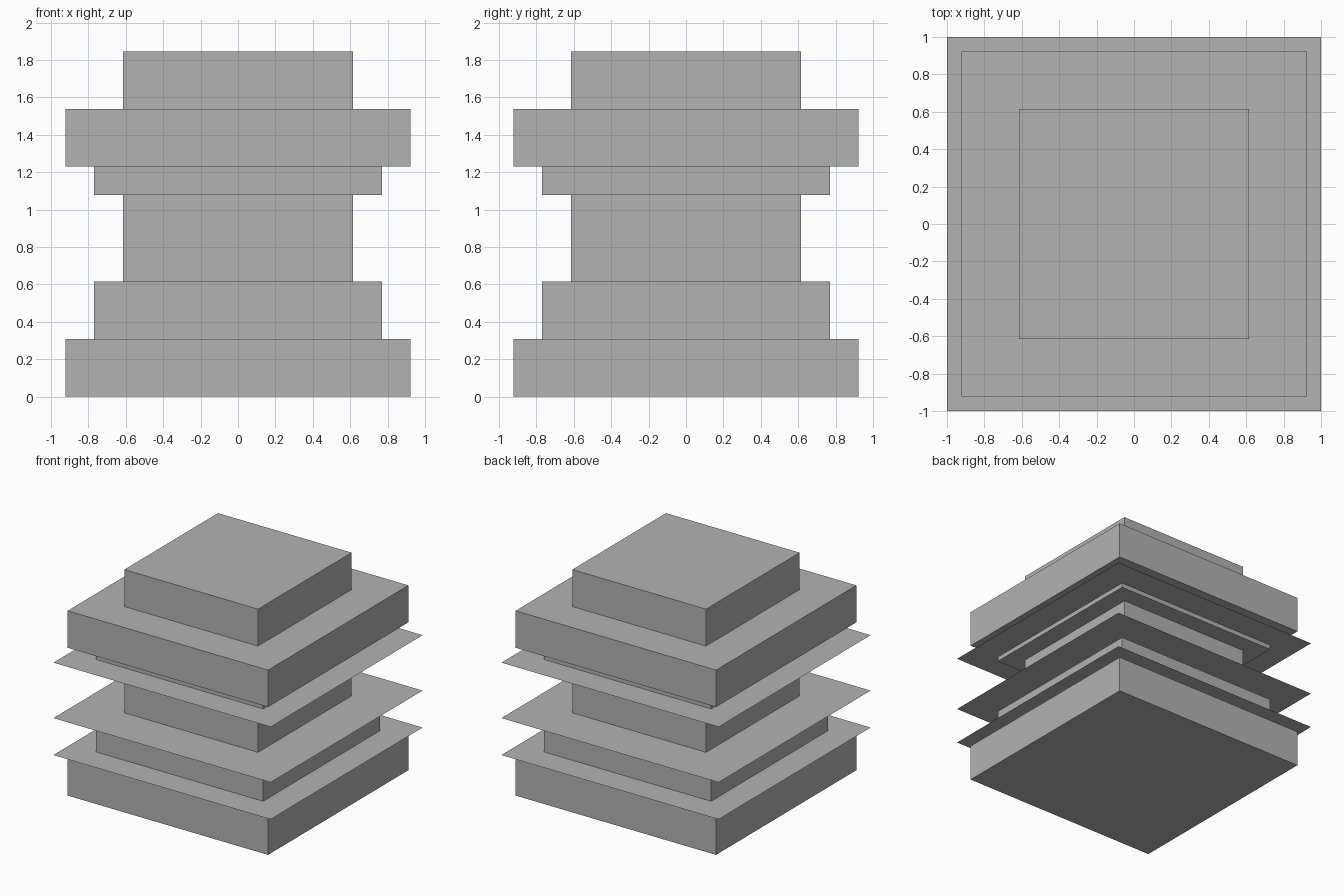
import bpy

if "Cube" in bpy.data.objects:
    bpy.data.objects.remove(bpy.data.objects["Cube"])

U = 1 / 13  # model is laid out on a 26-unit-wide grid

grey = bpy.data.materials.new("plain grey")
grey.diffuse_color = (0.45, 0.45, 0.45, 1)
grey.use_nodes = True
grey.node_tree.nodes["Principled BSDF"].inputs["Base Color"].default_value = grey.diffuse_color


def block(name, half, z0, z1):
    """Square block centred on the z axis, sizes in grid units."""
    bpy.ops.mesh.primitive_cube_add(size=1, location=(0, 0, (z0 + z1) / 2 * U))
    ob = bpy.context.object
    ob.name = name
    ob.scale = (2 * half * U, 2 * half * U, (z1 - z0) * U)
    bpy.ops.object.transform_apply(location=False, rotation=False, scale=True)
    ob.data.materials.append(grey)


def sheet(name, half, z):
    """Thin square sheet without thickness."""
    bpy.ops.mesh.primitive_plane_add(size=2 * half * U, location=(0, 0, z * U))
    ob = bpy.context.object
    ob.name = name
    ob.data.materials.append(grey)


# Stacked pedestal blocks
block("base", 12, 0, 4)
block("lower_step", 10, 4, 8)
block("column", 8, 8, 14)
block("collar", 10, 14, 16)
block("upper_slab", 12, 16, 20)
block("top_block", 8, 20, 24)

# Overhanging sheets just above three of the joints
sheet("lower_sheet", 13, 4.5)
sheet("middle_sheet", 13, 8.5)
sheet("upper_sheet", 13, 14.5)
